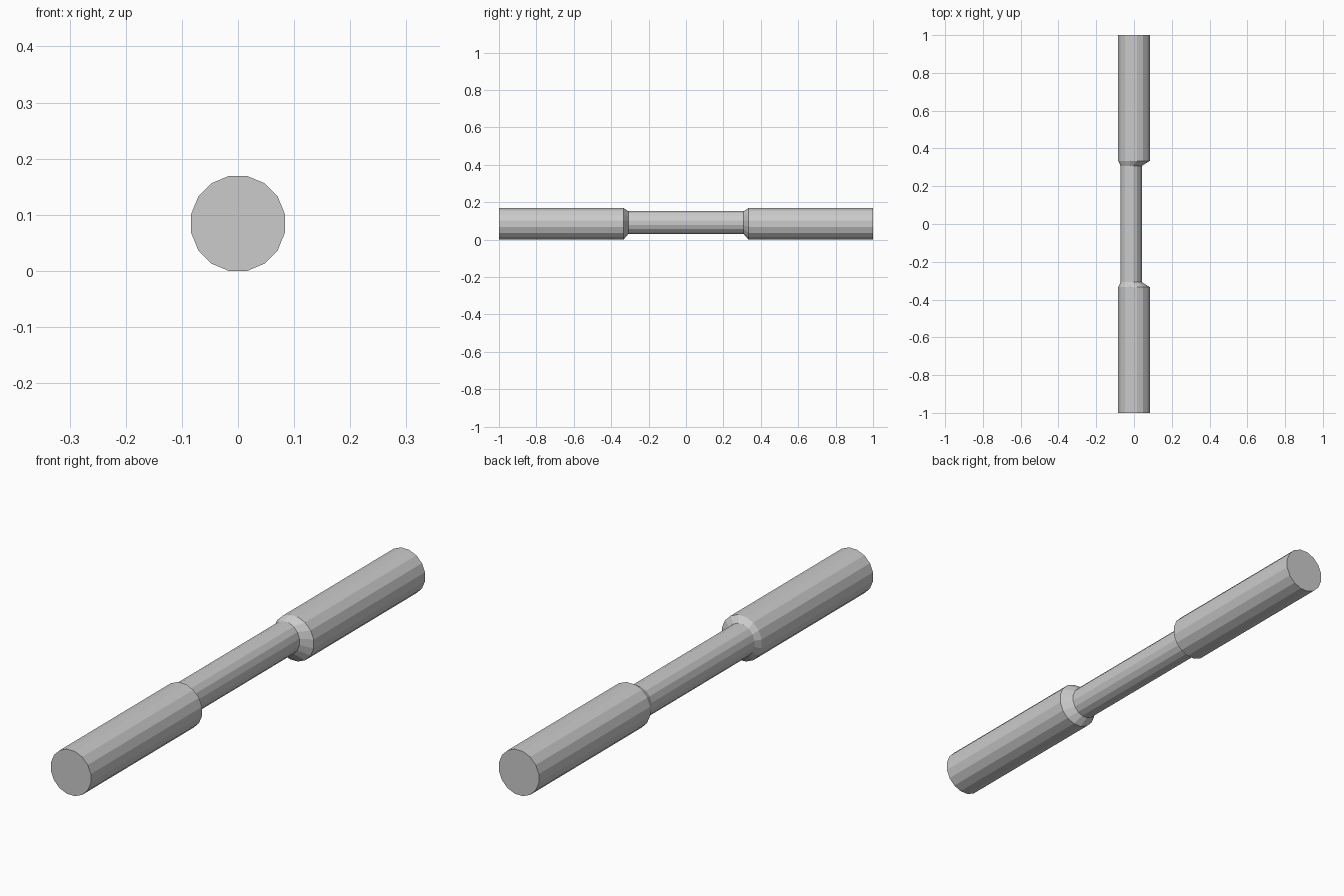
import bpy, bmesh, math

if "Cube" in bpy.data.objects:
    bpy.data.objects.remove(bpy.data.objects["Cube"])

SIDES = 16
# Ring sections: y, centre x, centre z, half width, half height
GRIP = (0.0, 0.0845, 0.0835, 0.0845)
NECK = (-0.015, 0.091, 0.0565, 0.061)
SECTIONS = [(-1.0, GRIP), (-0.334, GRIP), (-0.308, NECK),
            (0.308, NECK), (0.334, GRIP), (1.0, GRIP)]


def ring(bm, y, section):
    cx, cz, half_w, half_h = section
    step = 2 * math.pi / SIDES
    flat = math.cos(step / 2)  # flats, not corners, at the extremes
    return [bm.verts.new((cx + half_w / flat * math.cos((i + 0.5) * step), y,
                          cz + half_h / flat * math.sin((i + 0.5) * step)))
            for i in range(SIDES)]


# Rod: thick ends joined by an off-centre thin neck with bevelled shoulders
bm = bmesh.new()
rings = [ring(bm, y, s) for y, s in SECTIONS]
for a, b in zip(rings, rings[1:]):
    for i in range(SIDES):
        j = (i + 1) % SIDES
        bm.faces.new((a[i], a[j], b[j], b[i]))

# End caps
bm.faces.new(rings[0])
bm.faces.new(rings[-1])
bmesh.ops.recalc_face_normals(bm, faces=bm.faces)

mesh = bpy.data.meshes.new("necked_rod")
bm.to_mesh(mesh)
bm.free()
rod = bpy.data.objects.new("necked_rod", mesh)
bpy.context.collection.objects.link(rod)
